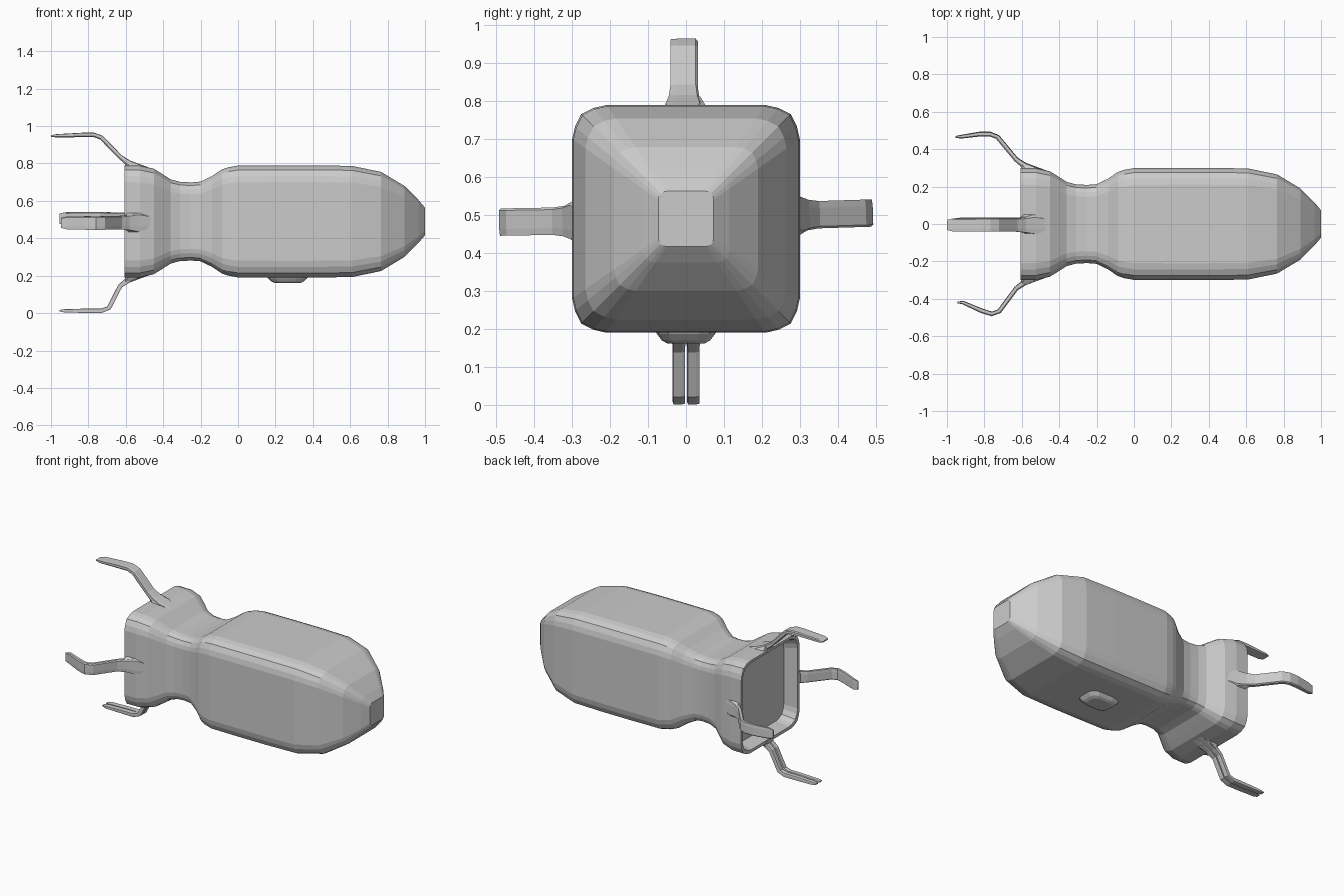
import bpy, bmesh
from math import radians, sin, cos
from mathutils import Vector, Matrix

if "Cube" in bpy.data.objects:
    bpy.data.objects.remove(bpy.data.objects["Cube"])

ZC = 0.49  # height of the body axis


def loft(name, rings):
    """Skin a list of equal-length point rings and cap both ends."""
    bm = bmesh.new()
    vs = [[bm.verts.new(p) for p in ring] for ring in rings]
    n = len(vs[0])
    for a, b in zip(vs, vs[1:]):
        for i in range(n):
            j = (i + 1) % n
            bm.faces.new((a[i], a[j], b[j], b[i]))
    bm.faces.new(vs[0])
    bm.faces.new(vs[-1])
    bmesh.ops.recalc_face_normals(bm, faces=bm.faces)
    mesh = bpy.data.meshes.new(name)
    bm.to_mesh(mesh)
    bm.free()
    obj = bpy.data.objects.new(name, mesh)
    bpy.context.collection.objects.link(obj)
    return obj


def rounded_square(corner):
    """Repeat one corner profile around four quadrants."""
    pts = []
    for q in range(4):
        m = Matrix.Rotation(radians(90 * q), 2)
        pts += [m @ Vector(p) for p in corner]
    return pts


# Body: chamfered square section, starting at the recessed rear floor
SECTION = rounded_square([(1, .70), (.975, .81), (.92, .92), (.81, .975), (.70, 1)])
STATIONS = [(-.52, .262), (-.605, .282), (-.607, .300), (-.525, .299), (-.45, .282),
            (-.405, .254), (-.36, .225), (-.31, .212), (-.25, .209), (-.20, .213),
            (-.14, .242), (-.085, .279), (-.05, .290), (0, .299), (.20, .300),
            (.40, .300), (.61, .297), (.765, .265), (.89, .190), (.965, .115), (1.0, .073)]
loft("body", [[(x, h * p.x, ZC + h * p.y) for p in SECTION] for x, h in STATIONS])


# Tail fins: bent flat bars, swept along (x, radius, half width, half thickness)
def fin(name, path, angle, offset=0.0):
    a = radians(angle)
    radial, side = Vector((0, cos(a), sin(a))), Vector((0, -sin(a), cos(a)))
    prof = rounded_square([(1, .5), (.85, 1)])
    pts = [Vector((x, r)) for x, r, _, _ in path]
    rings = []
    for i, (x, r, w, t) in enumerate(path):
        d = (pts[min(i + 1, len(pts) - 1)] - pts[max(i - 1, 0)]).normalized()
        nrm = Vector((-d.y, d.x))
        ring = []
        for p in prof:
            c = pts[i] + nrm * (p.y * t)
            ring.append(Vector((c.x, 0, ZC)) + radial * c.y + side * (offset + p.x * w))
        rings.append(ring)
    return loft(name, rings)


def fin_path(knee, tip, tip_r, w):
    return [(-.46, .272, w * .9, .010), (-.53, .293, w * 1.35, .014),
            (-.585, .312, w * 1.12, .016), (-.63, .345, w, .012),
            (knee + .015, .448, w, .012), (knee - .025, .463, w, .012),
            (knee - .08, .463, w, .012), (tip + .03, tip_r, w * .95, .009),
            (tip, tip_r - .001, w * .75, .004)]


def side_path(knee, tip, tip_r):
    p = fin_path(knee, tip, tip_r, .036)
    return [(x, r + (.018 if 4 <= i <= 6 else 0), w, t) for i, (x, r, w, t) in enumerate(p)]


fin("top_fin", fin_path(-.745, -1.0, .458, .036), 90, .005)
fin("left_fin", side_path(-.745, -.955, .467), 1.8)
right = side_path(-.735, -.945, .420)
right[6] = (-.815, .464, .036, .012)
fin("right_fin", right, 181)

# Bottom fin: a pair of narrow prongs
lower = [(x, r + (.014 if i >= 4 else 0), w, t)
         for i, (x, r, w, t) in enumerate(fin_path(-.705, -.955, .464, .016))]
for name, off in (("lower_prong_a", .019), ("lower_prong_b", -.019)):
    fin(name, lower, -90, off)


# Fin roots: small flared pads joining each fin to the body
def root_pad(name, angle):
    a = radians(angle)
    radial, side = Vector((0, cos(a), sin(a))), Vector((0, -sin(a), cos(a)))
    outline = rounded_square([(1, .55), (.65, 1)])
    rings = []
    for r, x, lx, w in ((.285, -.545, .062, .058), (.302, -.56, .045, .050), (.322, -.59, .017, .038)):
        rings.append([Vector((x + p.x * lx, 0, ZC)) + radial * r + side * (p.y * w)
                      for p in outline])
    loft(name, rings)


for name, ang in (("top", 90), ("left", 1.8), ("right", 181), ("lower", -90)):
    root_pad(name + "_fin_root", ang)

# Belly blister: low bevelled lug under the body
outline = rounded_square([(1, .45), (.9, .8), (.6, 1)])
loft("belly_lug", [[(.265 + p.x * lx, p.y * ly, z) for p in outline]
                   for z, lx, ly in ((.20, .112, .085), (.186, .105, .076), (.170, .088, .064), (.162, .070, .050))])
